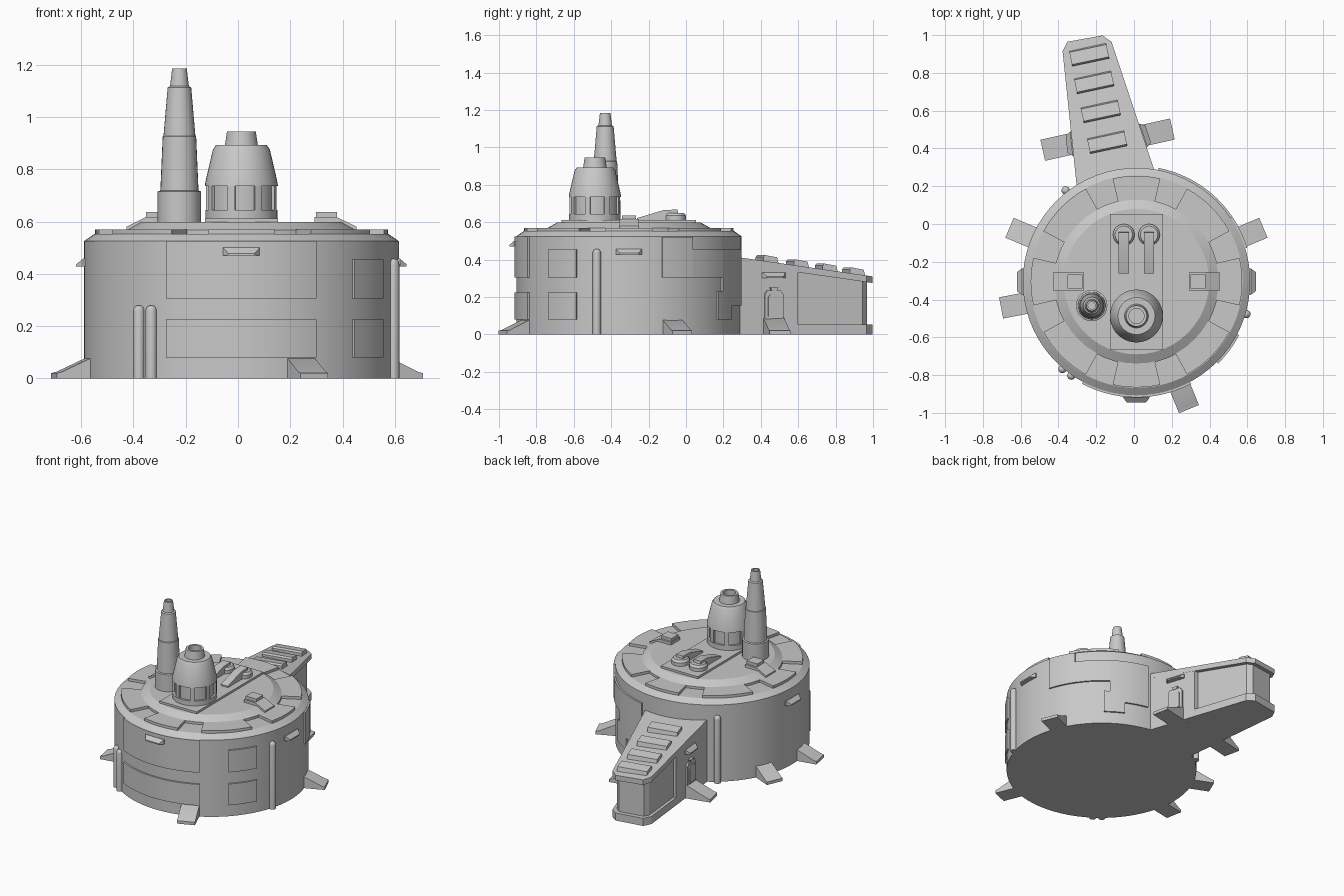
import bpy, bmesh, math
from math import cos, sin, radians as rad

if "Cube" in bpy.data.objects:
    bpy.data.objects.remove(bpy.data.objects["Cube"])

CX, CY, R = 0.013, -0.305, 0.602
grey = bpy.data.materials.new("pale grey")
grey.diffuse_color = (0.58, 0.58, 0.58, 1)
grey.use_nodes = True
grey.node_tree.nodes["Principled BSDF"].inputs["Base Color"].default_value = grey.diffuse_color


def loft(name, loops):
    """Skin a row of equal-length closed loops and cap both ends."""
    bm = bmesh.new()
    rows = [[bm.verts.new(p) for p in lp] for lp in loops]
    n = len(rows[0])
    for a, b in zip(rows, rows[1:]):
        for i in range(n):
            j = (i + 1) % n
            bm.faces.new((a[i], a[j], b[j], b[i]))
    bm.faces.new(rows[0])
    bm.faces.new(rows[-1])
    bmesh.ops.recalc_face_normals(bm, faces=bm.faces)
    me = bpy.data.meshes.new(name)
    bm.to_mesh(me)
    bm.free()
    me.materials.append(grey)
    ob = bpy.data.objects.new(name, me)
    bpy.context.collection.objects.link(ob)
    return ob


def lathe(name, x, y, profile, segs=32):
    return loft(name, [[(x + r * cos(2 * math.pi * i / segs), y + r * sin(2 * math.pi * i / segs), z)
                        for i in range(segs)] for r, z in profile])


def arc_plate(name, a0, a1, r0, r1, z0, z1, x=CX, y=CY):
    n = max(2, round((a1 - a0) / 4))
    loops = []
    for i in range(n + 1):
        a = rad(a0 + (a1 - a0) * i / n)
        loops.append([(x + r * cos(a), y + r * sin(a), z)
                      for r, z in ((r0, z0), (r1, z0), (r1, z1), (r0, z1))])
    return loft(name, loops)


def placed(name, origin, angle, loops):
    """Loft in local axes: outward, sideways, up."""
    c, s = cos(rad(angle)), sin(rad(angle))
    ox, oy = origin
    return loft(name, [[(ox + u * c - v * s, oy + u * s + v * c, w) for u, v, w in lp] for lp in loops])


def rim(angle, r=R):
    return CX + r * cos(rad(angle)), CY + r * sin(rad(angle))


def foot(name, origin, angle, length, h=0.08):
    prof = [(-0.06, 0), (length, 0), (length, 0.02), (length - 0.02, 0.025), (0, h), (-0.06, h)]
    placed(name, origin, angle, [[(u, v, w) for u, w in prof] for v in (-0.057, 0.057)])


def vent(name, origin, angle, z, w=0.07):
    placed(name, origin, angle, [
        [(u, -b, z), (u, b, z), (u, b, z + h), (u, -b, z + h)]
        for u, b, h in ((-0.02, w, 0.03), (0.004, w, 0.03), (0.03, w * 0.72, 0.008))])


def slab(name, poly, z0, z1):
    top = z1 if callable(z1) else (lambda y: z1)
    bot = z0 if callable(z0) else (lambda y: z0)
    return loft(name, [[(x, y, bot(y)) for x, y in poly], [(x, y, top(y)) for x, y in poly]])


# Main drum with chamfered roof edge
lathe("main_drum", CX, CY, [(R, 0), (R, 0.525), (0.563, 0.552)], 72)

# Raised roof plates
for i in range(8):
    half = 13 if i % 2 == 0 else 16.5
    arc_plate("roof_plate", 45 * i - half, 45 * i + half, 0.40, 0.56, 0.545, 0.57)

# Upper roof tier and its centre strip
lathe("roof_tier", CX, CY, [(0.437, 0.55), (0.437, 0.568), (0.385, 0.598)], 48)
slab("centre_strip", [(-0.127, -0.665), (0.153, -0.665), (0.153, 0.053), (-0.127, 0.053)], 0.58, 0.612)

# Wall panels
PANELS = [(-118, -62, 0.305, 0.525), (-118, -62, 0.08, 0.225),
          (-45, -27.5, 0.305, 0.455), (-45, -27.5, 0.08, 0.225),
          (17, 34, 0.305, 0.522), (34, 55, 0.305, 0.455),
          (51.5, 64, 0.08, 0.23), (55, 79, 0.155, 0.455)]
for a0, a1, z0, z1 in PANELS:
    arc_plate("wall_panel", a0, a1, R - 0.03, R + 0.011, z0, z1)

# Wall vents
vent("front_vent", rim(-90, R + 0.008), -90, 0.47)
vent("right_vent", rim(0), 0, 0.428)
vent("left_vent", rim(180), 180, 0.428)

# Feet around the drum
for a in (23, 157, 191, -67.6):
    foot("drum_foot", rim(a, R - 0.01), a, 0.138)

# Vertical wall pipes with round tops
for x, y, h in ((-0.379, -0.768, 0.28), (-0.332, -0.803, 0.28), (0.595, -0.477, 0.458), (-0.362, 0.178, 0.458)):
    r = 0.022
    dome = [(r * cos(rad(t)), h - r + r * sin(rad(t))) for t in (0, 20, 40, 60, 80)]
    lathe("wall_pipe", x, y, [(r, 0)] + dome, 16)

# Tall stepped tower
lathe("tower", -0.224, -0.432, [
    (0.083, 0.57), (0.083, 0.715), (0.073, 0.718), (0.064, 0.925), (0.061, 0.928), (0.045, 1.113),
    (0.036, 1.118), (0.028, 1.185), (0.019, 1.185), (0.022, 1.12)], 28)

# Domed turret with recessed windows
DX, DY = 0.013, -0.487
lathe("turret", DX, DY, [
    (0.138, 0.58), (0.138, 0.645), (0.124, 0.645), (0.124, 0.735), (0.14, 0.735), (0.137, 0.755),
    (0.109, 0.875), (0.098, 0.892), (0.063, 0.892), (0.055, 0.945), (0.04, 0.945), (0.04, 0.9)], 40)
for i in range(8):
    a = -61.5 + 45 * i
    arc_plate("turret_post", a - 6, a + 6, 0.11, 0.137, 0.64, 0.74, DX, DY)

# Twin roof launchers
for x in (-0.054, 0.080):
    lathe("launcher_head", x, -0.057, [(0.057, 0.6), (0.057, 0.635), (0.046, 0.65)], 24)
    prof = [(-0.262, 0.6), (-0.262, 0.622), (-0.12, 0.665), (-0.045, 0.668), (-0.035, 0.6)]
    loft("launcher_bar", [[(x + s * 0.027, y, z) for y, z in prof] for s in (-1, 1)])

# Side roof hatches
for s in (-1, 1):
    prof = [(0.28, 0.58), (0.28, 0.617), (0.365, 0.617), (0.44, 0.58), (0.44, 0.565)]
    loft("hatch_base", [[(CX + s * u, CY + v, z) for u, z in prof] for v in (-0.05, 0.05)])
    a, b = CX + s * 0.285, CX + s * 0.365
    slab("hatch_lid", [(a, CY - 0.037), (b, CY - 0.037), (b, CY + 0.037), (a, CY + 0.037)], 0.6, 0.637)

# Tapering rear wing: solid root, recessed tip, top and bottom lips
def wing_top(y):
    return 0.41 - (y - 0.3) * 0.143


outline = [(-0.378, 0.913), (-0.352, 0.965), (-0.167, 0.998), (-0.119, 0.965), (0.115, 0.262), (-0.297, 0.14)]
root = [(-0.345, 0.60), (0.002, 0.60), (0.115, 0.262), (-0.297, 0.14)]
core = [(-0.355, 0.905), (-0.338, 0.938), (-0.172, 0.968), (-0.140, 0.945), (-0.02, 0.58), (-0.325, 0.58)]
slab("wing_bottom", outline, 0, 0.052)
slab("wing_root", root, 0.02, lambda y: wing_top(y) - 0.01)
slab("wing_core", core, 0.03, lambda y: wing_top(y) - 0.01)
slab("wing_top", outline, lambda y: wing_top(y) - 0.035, wing_top)

# Slats on the wing roof
for x, y in ((-0.238, 0.90), (-0.212, 0.754), (-0.177, 0.60), (-0.143, 0.437)):
    z = wing_top(y)
    prof = [(-0.045, z - 0.02), (-0.045, z + 0.024), (-0.036, z + 0.034), (0.03, z + 0.022), (0.04, z - 0.02)]
    placed("wing_slat", (x, y), 102, [[(u, v, w) for u, w in prof] for v in (-0.1, 0.1)])

# Wing doors, ramps and vents on both sides
for side, o, normal, ramp in (("right", (0.047, 0.468), 18.4, 12.5), ("left", (-0.327, 0.425), 186, 192.5)):
    foot(side + "_ramp", o, ramp, 0.16, 0.09)
    vent(side + "_wing_vent", o, normal, 0.302, 0.065)
    for part, b, z0, z1, d in (("frame", 0.052, 0.07, 0.235, 0.012), ("door", 0.036, 0.095, 0.215, 0.019)):
        face = [(-b, z0), (b, z0), (b, z1 - 0.02), (b - 0.014, z1), (-b + 0.014, z1), (-b, z1 - 0.02)]
        placed(side + "_" + part, o, normal, [[(u, v, w) for v, w in face] for u in (-0.02, d)])
    placed(side + "_door_lamp", o, normal,
           [[(u, -0.022, 0.25), (u, 0.022, 0.25), (u, 0.012, 0.232), (u, -0.012, 0.232)] for u in (-0.02, 0.016)])

# Smooth curved walls, keep edges sharp
for ob in bpy.data.objects:
    ob.select_set(True)
    bpy.context.view_layer.objects.active = ob
bpy.ops.object.shade_smooth_by_angle(angle=rad(25))
